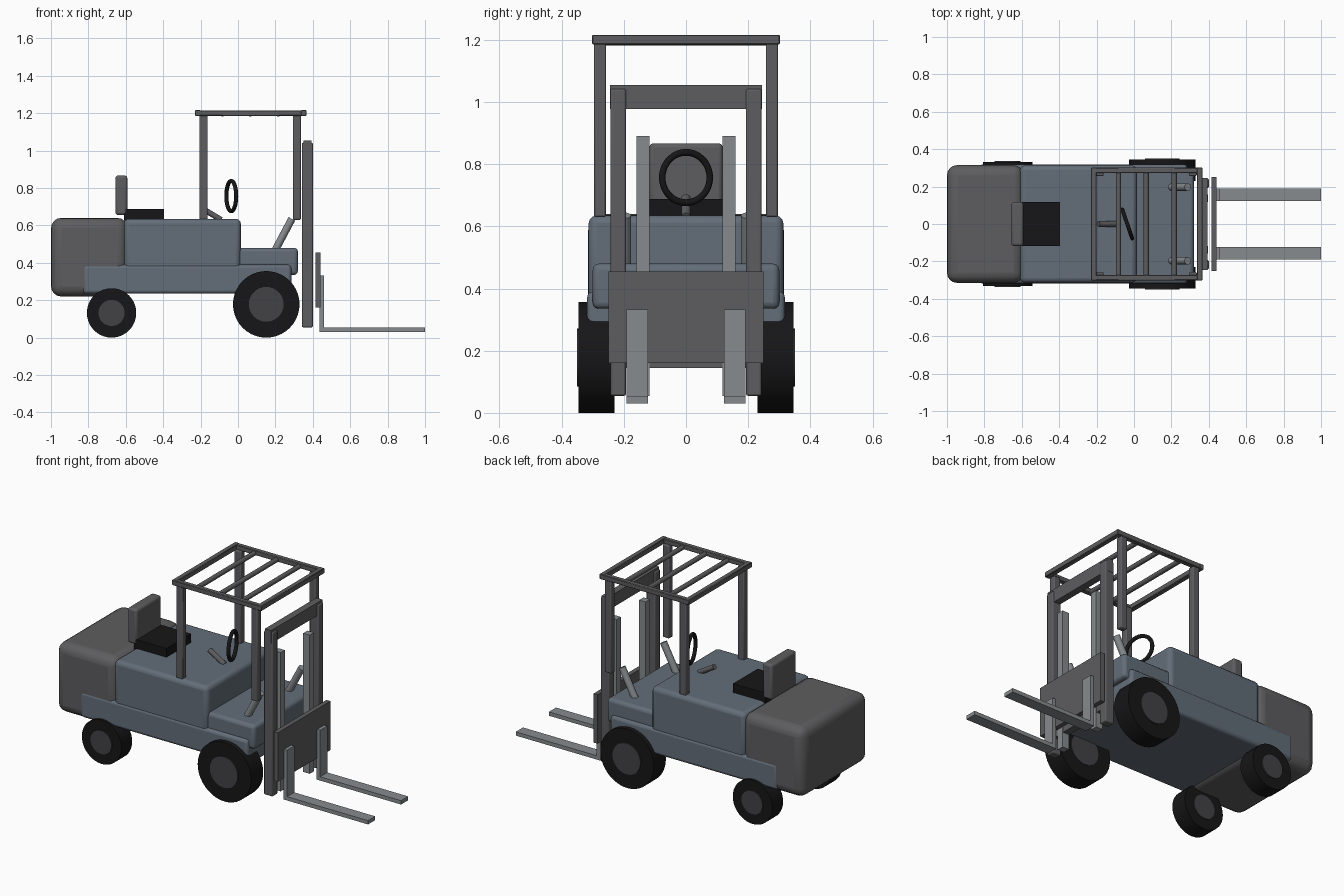
import bpy, bmesh, math
from mathutils import Vector

if "Cube" in bpy.data.objects:
    bpy.data.objects.remove(bpy.data.objects["Cube"])


def material(name, c):
    m = bpy.data.materials.new(name)
    m.diffuse_color = (*c, 1)
    m.use_nodes = True
    m.node_tree.nodes["Principled BSDF"].inputs["Base Color"].default_value = m.diffuse_color
    return m


BLUE = material("body_blue", (0.125, 0.155, 0.19))
DARK = material("dark_grey", (0.11, 0.11, 0.115))
STEEL = material("fork_steel", (0.24, 0.26, 0.27))
BLACK = material("rubber_black", (0.008, 0.008, 0.009))
HUB = material("hub_grey", (0.055, 0.055, 0.06))


def finish(bm, name, mat, bevel=0.0, segs=3):
    me = bpy.data.meshes.new(name)
    bm.to_mesh(me)
    bm.free()
    ob = bpy.data.objects.new(name, me)
    bpy.context.collection.objects.link(ob)
    me.materials.append(mat)
    if bevel:
        mod = ob.modifiers.new("bevel", 'BEVEL')
        mod.width = bevel
        mod.segments = segs
        mod.limit_method = 'ANGLE'
    bpy.ops.object.select_all(action='DESELECT')
    ob.select_set(True)
    bpy.context.view_layer.objects.active = ob
    bpy.ops.object.shade_smooth_by_angle(angle=math.radians(35))
    return ob


def box(name, x, y, z, mat, bevel=0.0, segs=3):
    """Box from its (min, max) range on each axis."""
    bm = bmesh.new()
    bmesh.ops.create_cube(bm, size=1)
    for v in bm.verts:
        for i, r in enumerate((x, y, z)):
            v.co[i] = r[0] if v.co[i] < 0 else r[1]
    return finish(bm, name, mat, bevel, segs)


def rod(name, a, b, r, mat, sides=16, bevel=0.0):
    """Cylinder between two points."""
    a, b = Vector(a), Vector(b)
    bm = bmesh.new()
    bmesh.ops.create_cone(bm, cap_ends=True, segments=sides, radius1=r, radius2=r, depth=(b - a).length)
    q = (b - a).to_track_quat('Z', 'Y')
    for v in bm.verts:
        v.co = q @ v.co + (a + b) / 2
    return finish(bm, name, mat, bevel, 2)


def span(side, lo, hi):
    return tuple(sorted((side * lo, side * hi)))


# body
box("counterweight", (-1, -0.59), (-0.315, 0.315), (0.22, 0.64), DARK, 0.055, 4)
box("chassis", (-0.83, 0.285), (-0.318, 0.318), (0.235, 0.39), BLUE, 0.018)
box("hood", (-0.61, 0.015), (-0.313, 0.313), (0.36, 0.635), BLUE, 0.025)
box("front_floor", (-0.02, 0.32), (-0.3, 0.3), (0.335, 0.48), BLUE, 0.02)

# seat
box("seat_cushion", (-0.61, -0.395), (-0.117, 0.117), (0.625, 0.688), BLACK)
box("seat_back", (-0.655, -0.592), (-0.118, 0.118), (0.655, 0.867), DARK, 0.014)

# steering wheel and column stub
rod("steering_column", (-0.19, 0, 0.69), (-0.09, 0, 0.63), 0.015, DARK)
bpy.ops.mesh.primitive_torus_add(location=(-0.036, 0, 0.757), rotation=(0, math.pi / 2, math.radians(19)),
                                 major_radius=0.081, minor_radius=0.011, major_segments=36, minor_segments=10)
wheel = bpy.context.object
wheel.name = "steering_wheel"
wheel.data.materials.append(BLACK)
bpy.ops.object.shade_smooth_by_angle(angle=math.radians(60))

# overhead guard rails
for n, x in (("rear", (-0.23, -0.2)), ("front", (0.336, 0.366))):
    box("guard_rail_" + n, x, (-0.302, 0.302), (1.185, 1.216), DARK, 0.003, 1)
for x in (-0.083, 0.065, 0.215):
    rod("guard_bar", (x, -0.285, 1.196), (x, 0.285, 1.196), 0.014, DARK, 12)

# mast cross members, carriage
box("mast_top_cross", (0.35, 0.392), (-0.245, 0.245), (0.977, 1.055), DARK)
box("mast_bottom_cross", (0.35, 0.392), (-0.22, 0.22), (0.145, 0.215), DARK)
box("carriage", (0.414, 0.441), (-0.25, 0.25), (0.16, 0.455), DARK)

for s, tag in ((-1, "right"), (1, "left")):
    # guard side rails and posts
    box("guard_side_" + tag, (-0.225, 0.36), span(s, 0.272, 0.301), (1.186, 1.215), DARK, 0.003, 1)
    for n, x in (("rear", (-0.206, -0.162)), ("front", (0.293, 0.336))):
        box(f"guard_post_{n}_{tag}", x, span(s, 0.257, 0.296), (0.63, 1.19), DARK, 0.006, 2)
    # mast upright, inner rail, tilt cylinder
    box("mast_upright_" + tag, (0.342, 0.4), span(s, 0.193, 0.243), (0.055, 1.042), DARK, 0.006, 2)
    box("inner_rail_" + tag, (0.352, 0.395), span(s, 0.118, 0.159), (0.055, 0.89), STEEL)
    rod("tilt_cylinder_" + tag, (0.195, s * 0.197, 0.46), (0.288, s * 0.197, 0.635), 0.02, STEEL)
    # forks
    bm = bmesh.new()
    outline = [(0.436, 0.03), (1, 0.03), (1, 0.053), (0.461, 0.053), (0.461, 0.333), (0.436, 0.333)]
    face = bm.faces.new([bm.verts.new((x, s * 0.157 - 0.034, z)) for x, z in outline])
    ext = bmesh.ops.extrude_face_region(bm, geom=[face])["geom"]
    bmesh.ops.translate(bm, vec=(0, 0.068, 0), verts=[e for e in ext if isinstance(e, bmesh.types.BMVert)])
    bmesh.ops.recalc_face_normals(bm, faces=bm.faces)
    finish(bm, "fork_" + tag, STEEL)
    # wheels with hubs showing on both faces
    for n, x, r, hub, y0, y1 in (("front", 0.151, 0.178, 0.093, 0.23, 0.345),
                                 ("rear", -0.676, 0.132, 0.07, 0.23, 0.332)):
        z = r
        rod(f"{n}_tyre_{tag}", (x, s * y0, z), (x, s * y1, z), r, BLACK, 40)
        rod(f"{n}_hub_{tag}", (x, s * (y0 - 0.005), z), (x, s * (y1 + 0.006), z), hub, HUB, 32)
